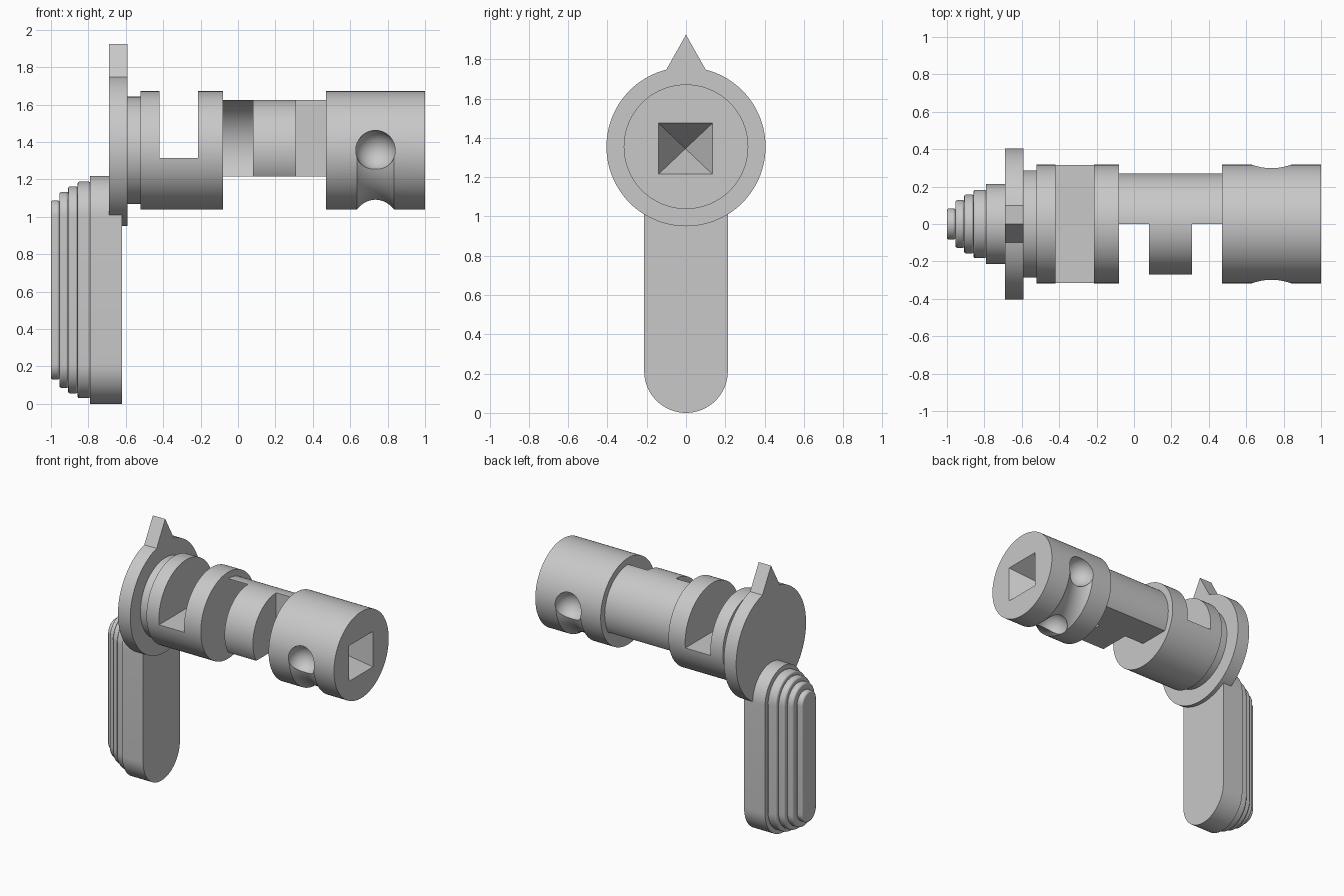
import bpy, bmesh, math
from mathutils import Matrix, Vector

if "Cube" in bpy.data.objects:
    bpy.data.objects.remove(bpy.data.objects["Cube"], do_unlink=True)

AXIS_Z = 1.355
GREY = (0.58, 0.58, 0.58, 1)
metal = bpy.data.materials.new("plain_grey")
metal.use_nodes = True
metal.diffuse_color = GREY
metal.node_tree.nodes["Principled BSDF"].inputs["Base Color"].default_value = GREY


def make(name, bm):
    bmesh.ops.recalc_face_normals(bm, faces=bm.faces)
    mesh = bpy.data.meshes.new(name)
    bm.to_mesh(mesh)
    bm.free()
    mesh.materials.append(metal)
    obj = bpy.data.objects.new(name, mesh)
    bpy.context.collection.objects.link(obj)
    return obj


def extrude_x(name, outline, x0, x1):
    """Prism along x from a (y, z) outline."""
    bm = bmesh.new()
    face = bm.faces.new([bm.verts.new((x0, y, z)) for y, z in outline])
    ext = bmesh.ops.extrude_face_region(bm, geom=[face])["geom"]
    bmesh.ops.translate(bm, vec=(x1 - x0, 0, 0),
                        verts=[v for v in ext if isinstance(v, bmesh.types.BMVert)])
    return make(name, bm)


def arc(radius, cz, start, end, steps):
    angles = [math.radians(start + (end - start) * i / steps) for i in range(steps + 1)]
    return [(radius * math.cos(a), cz + radius * math.sin(a)) for a in angles]


def rod(name, radius, x0, x1):
    return extrude_x(name, arc(radius, AXIS_Z, 0, 360, 96)[:-1], x0, x1)


def box(x, y, z):
    """Box cutter from (min, max) ranges."""
    bm = bmesh.new()
    bmesh.ops.create_cube(bm, size=1)
    for v in bm.verts:
        v.co = [r[0] if c < 0 else r[1] for c, r in zip(v.co, (x, y, z))]
    return make("cutter", bm)


def cut(obj, *cutters):
    for cutter in cutters:
        cutter.hide_render = True
        mod = obj.modifiers.new("cut", "BOOLEAN")
        mod.operation, mod.solver, mod.object = "DIFFERENCE", "EXACT", cutter
        bpy.context.view_layer.objects.active = obj
        bpy.ops.object.modifier_apply(modifier=mod.name)
        bpy.data.objects.remove(cutter, do_unlink=True)


def smooth(obj):
    bpy.ops.object.select_all(action="DESELECT")
    obj.select_set(True)
    bpy.context.view_layer.objects.active = obj
    bpy.ops.object.shade_smooth_by_angle(angle=math.radians(30))


# Round flange with its pointer tip
half = math.degrees(math.acos(0.1 / 0.405))
outline = arc(0.405, AXIS_Z, 180 - half, 360 + half, 96) + [(0, 1.925)]
flange = extrude_x("pointer_flange", outline, -0.69, -0.59)

# Neck and slotted collar
neck = rod("neck", 0.287, -0.6, -0.51)
collar = rod("slotted_collar", 0.317, -0.52, -0.08)
cut(collar, box((-0.42, -0.215), (-1, 1), (1.315, 2)))

# Relieved middle shaft: flat underside, front half cut away around one lug
shaft = rod("middle_shaft", 0.27, -0.085, 0.475)
cut(shaft, box((-0.2, 0.6), (-1, 1), (0.5, 1.215)),
    box((-0.2, 0.08), (-1, 0), (1, 2)),
    box((0.31, 0.6), (-1, 0), (1, 2)))

# End barrel
barrel = rod("end_barrel", 0.317, 0.47, 1.0)
GROOVE_X = 0.735

# Groove around the lower half of the barrel
bm = bmesh.new()
centre = Vector((GROOVE_X, 0, AXIS_Z))
ring = bmesh.ops.create_circle(bm, cap_ends=True, segments=48, radius=0.16,
                               matrix=Matrix.Translation(centre + Vector((0, -0.442, 0))))
bmesh.ops.spin(bm, geom=bm.verts[:] + bm.edges[:] + bm.faces[:], cent=centre,
               axis=(1, 0, 0), angle=math.pi, steps=48)
cut(barrel, make("cutter", bm))

# Ball detents at the front, bottom and back of the groove
for direction in ((0, -1, 0), (0, 0, -1), (0, 1, 0)):
    bm = bmesh.new()
    bmesh.ops.create_uvsphere(bm, u_segments=32, v_segments=16, radius=0.107,
                              matrix=Matrix.Translation(centre + Vector(direction) * 0.3))
    cut(barrel, make("cutter", bm))

# Pyramid-shaped socket in the barrel end
bm = bmesh.new()
mouth = [bm.verts.new((1.0, y, z)) for y, z in
         ((-0.14, 1.215), (0.135, 1.215), (0.135, 1.475), (-0.14, 1.475))]
lip = [bm.verts.new(v.co + Vector((0.1, 0, 0))) for v in mouth]
apex = bm.verts.new((0.75, -0.003, 1.345))
bm.faces.new(lip)
for i in range(4):
    j = (i + 1) % 4
    bm.faces.new((mouth[i], mouth[j], apex))
    bm.faces.new((mouth[i], mouth[j], lip[j], lip[i]))
cut(barrel, make("cutter", bm))

# Lever made of stacked, shrinking round-ended slabs
lever = []
back = -0.62
for i, (x, inset) in enumerate(((-0.79, 0), (-0.858, 0.03), (-0.908, 0.055),
                                (-0.955, 0.085), (-1.0, 0.13))):
    r = 0.213 - inset
    outline = arc(r, 0.213, 180, 360, 32) + arc(r, 1.005, 0, 180, 32)
    slab = extrude_x("lever_base" if i == 0 else f"lever_step_{i}", outline, x, back)
    if i:
        bevel = slab.modifiers.new("soft_edge", "BEVEL")
        bevel.width, bevel.segments = 0.01, 2
        bevel.limit_method, bevel.angle_limit = "ANGLE", math.radians(60)
    back = x + 0.001
    lever.append(slab)

for part in [flange, neck, collar, shaft, barrel] + lever:
    smooth(part)
